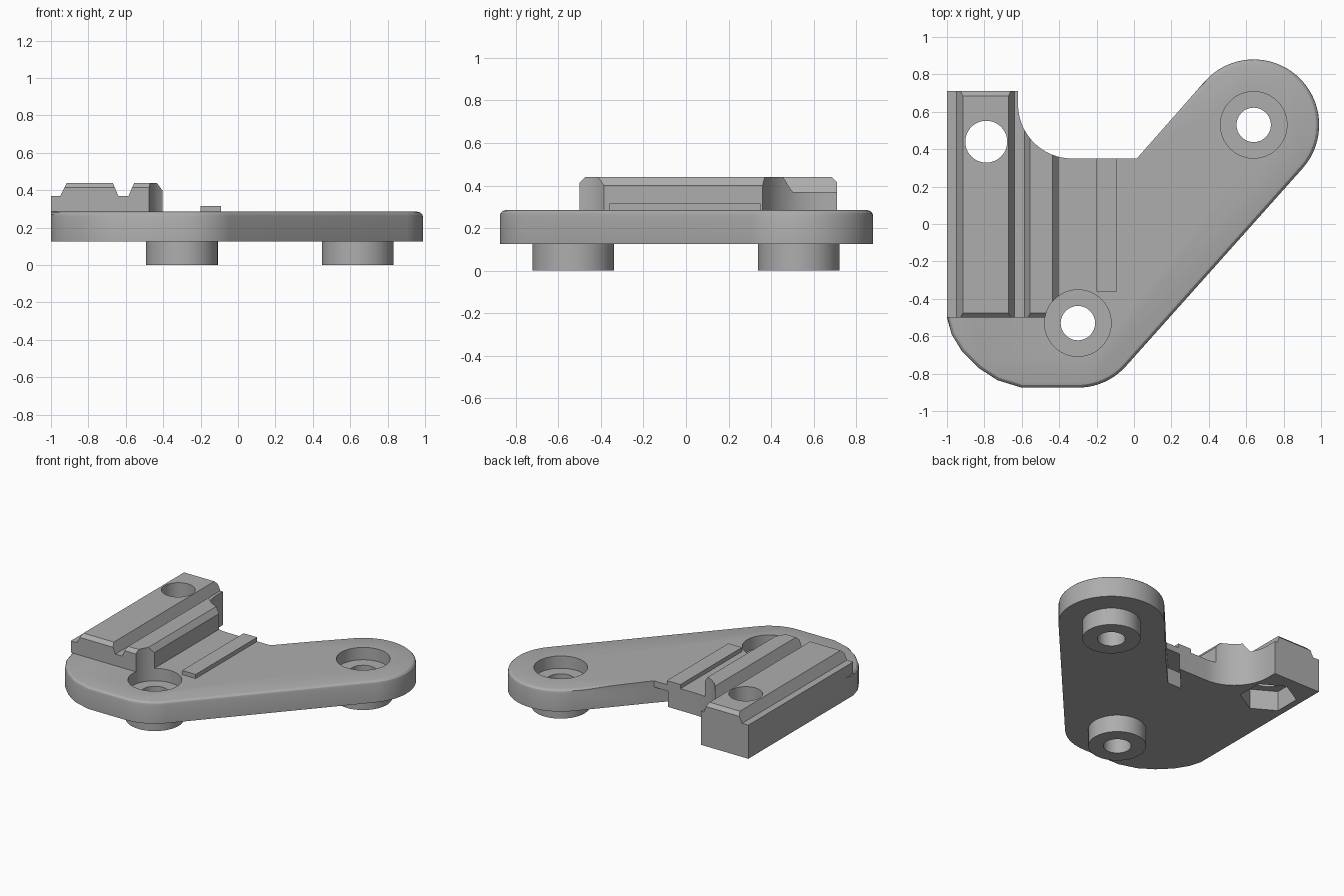
import bpy, bmesh
from math import sin, cos, radians
from mathutils import Vector

cube = bpy.data.objects.get("Cube")
if cube:
    bpy.data.objects.remove(cube, do_unlink=True)

grey = bpy.data.materials.new("light grey")
grey.use_nodes = True
grey.diffuse_color = (0.42, 0.42, 0.42, 1)
grey.node_tree.nodes["Principled BSDF"].inputs["Base Color"].default_value = grey.diffuse_color

BOTTOM, TOP, RAIL_TOP = 0.125, 0.285, 0.44
FRONT_BORE, BACK_BORE = (-0.3, -0.53), (0.64, 0.53)


def arc(centre, r, a0, a1, n):
    """Points on a circle from angle a0 to a1 in degrees."""
    angles = [radians(a0 + (a1 - a0) * i / n) for i in range(n + 1)]
    return [(centre[0] + r * cos(a), centre[1] + r * sin(a)) for a in angles]


def prism(name, points, lo, hi, axis="z", bevel_edges=0, bevel=0.0):
    """Extrude a closed outline; optionally round its first few upper edges."""
    place = {"z": lambda p, h: (p[0], p[1], h),
             "y": lambda p, h: (p[0], h, p[1]),
             "x": lambda p, h: (h, p[0], p[1])}[axis]
    bm = bmesh.new()
    low = [bm.verts.new(place(p, lo)) for p in points]
    high = [bm.verts.new(place(p, hi)) for p in points]
    bm.faces.new(low)
    bm.faces.new(high)
    n = len(points)
    for i in range(n):
        j = (i + 1) % n
        bm.faces.new((low[i], low[j], high[j], high[i]))
    bmesh.ops.recalc_face_normals(bm, faces=bm.faces)
    if bevel_edges:
        edges = [bm.edges.get((high[i], high[i + 1])) for i in range(bevel_edges)]
        bmesh.ops.bevel(bm, geom=edges, offset=bevel, segments=3,
                        profile=0.5, affect="EDGES", clamp_overlap=True)
    mesh = bpy.data.meshes.new(name)
    bm.to_mesh(mesh)
    bm.free()
    mesh.materials.append(grey)
    obj = bpy.data.objects.new(name, mesh)
    bpy.context.collection.objects.link(obj)
    return obj


def cylinder(name, centre, r, lo, hi, sides=48, turn=0):
    return prism(name, arc(centre, r, turn, turn + 360, sides)[:-1], lo, hi)


def activate(obj):
    bpy.ops.object.select_all(action="DESELECT")
    obj.select_set(True)
    bpy.context.view_layer.objects.active = obj


def cut(obj, cutters):
    activate(obj)
    for cutter in cutters:
        mod = obj.modifiers.new("cut", "BOOLEAN")
        mod.operation = "DIFFERENCE"
        mod.solver = "EXACT"
        mod.object = cutter
        bpy.ops.object.modifier_apply(modifier=mod.name)


# Plate outline: rounded front, slanted arm, concave cove beside the rail
side = -41.6
front_left = [(-1, -0.5), (-0.975, -0.59), (-0.92, -0.68), (-0.83, -0.77), (-0.73, -0.835), (-0.6, -0.875)]
outer = (front_left + arc(FRONT_BORE, 0.345, -90, side, 10)
         + arc(BACK_BORE, 0.35, side, side + 180, 32))
cove = arc((-0.33, 0.64), 0.29, 270, 180, 16)
outline = outer + [(0.015, 0.35)] + cove + [(-0.62, 0.71), (-1, 0.71)]
plate = prism("plate", outline, BOTTOM, TOP, bevel_edges=len(outer) - 1, bevel=0.04)

# Grooved rail running front to back
rail_profile = [(-1, TOP), (-1, 0.37), (-0.95, 0.37), (-0.915, RAIL_TOP), (-0.67, RAIL_TOP),
                (-0.64, 0.37), (-0.585, 0.37), (-0.555, RAIL_TOP), (-0.435, RAIL_TOP),
                (-0.405, 0.4), (-0.405, TOP)]
rail = prism("rail", rail_profile, -0.5, 0.71, "y")

# Raised strip on the plate
strip = prism("raised_strip", [(-0.2, -0.36), (-0.09, -0.36), (-0.09, 0.35), (-0.2, 0.35)], TOP, 0.315)

# Bosses under the plate
front_boss = cylinder("front_boss", FRONT_BORE, 0.192, 0, BOTTOM)
back_boss = cylinder("back_boss", BACK_BORE, 0.192, 0, BOTTOM)

# Cutters: bores, nut pocket, cove, underside notch, rail end chamfers
front_hole = cylinder("front_hole", FRONT_BORE, 0.092, -1, 1, 32)
back_hole = cylinder("back_hole", BACK_BORE, 0.092, -1, 1, 32)
front_sink = cylinder("front_sink", FRONT_BORE, 0.178, 0.195, 1)
back_sink = cylinder("back_sink", BACK_BORE, 0.178, 0.195, 1)
bolt_hole = cylinder("bolt_hole", (-0.79, 0.44), 0.112, -1, 1)
nut_pocket = cylinder("nut_pocket", (-0.79, 0.44), 0.188, -1, 0.27, 6, 30)
cove_cut = prism("cove_cut", cove + [(-0.62, 0.9), (0, 0.9), (0, 0.35)], -1, 1)
notch = prism("notch", [(0.015, 0.36), (0.015, 0.35), (-0.16, 0.16), (-0.27, 0.16),
                        (-0.1, 0.35), (-0.1, 0.36)], 0, 0.24)
chamfers = []
for end, inward in ((-0.5, 1), (0.71, -1)):
    wedge = [(end - inward * 0.05, RAIL_TOP - 0.075), (end + inward * 0.075, RAIL_TOP + 0.05),
             (end - inward * 0.05, RAIL_TOP + 0.05)]
    chamfers.append(prism("end_chamfer", wedge, -1.1, 0, "x"))

cut(plate, [front_hole, back_hole, front_sink, back_sink, bolt_hole, nut_pocket, notch])
cut(rail, [cove_cut, front_sink, bolt_hole] + chamfers)
cut(front_boss, [front_hole])
cut(back_boss, [back_hole])

for helper in [front_hole, back_hole, front_sink, back_sink, bolt_hole,
               nut_pocket, cove_cut, notch] + chamfers:
    bpy.data.objects.remove(helper, do_unlink=True)

# Smooth the round walls, keep the machined edges sharp
for obj in (plate, rail, strip, front_boss, back_boss):
    activate(obj)
    bpy.ops.object.shade_smooth_by_angle(angle=radians(25))
